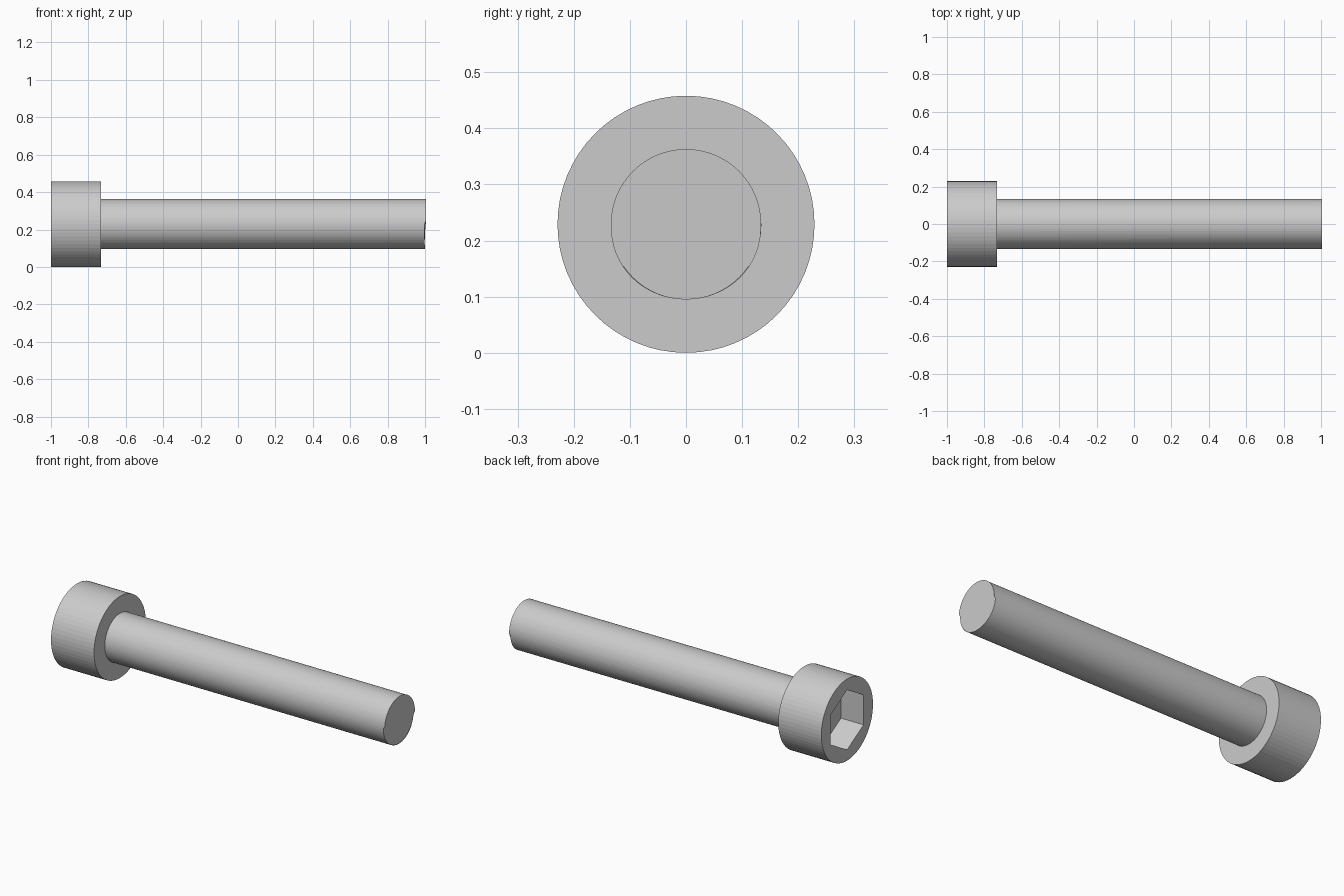
import bpy
import bmesh
from math import radians
from mathutils import Matrix

if "Cube" in bpy.data.objects:
    bpy.data.objects.remove(bpy.data.objects["Cube"], do_unlink=True)

HEAD_RADIUS = 0.229
SHANK_RADIUS = 0.134
SOCKET_RADIUS = 0.168
HEAD_END = -0.733
SOCKET_DEPTH = 0.14
SIDES = 64

# Plain grey metal
steel = bpy.data.materials.new("grey_steel")
steel.use_nodes = True
colour = (0.6, 0.6, 0.6, 1)
steel.diffuse_color = colour
steel.node_tree.nodes["Principled BSDF"].inputs["Base Color"].default_value = colour


def bar(name, start, end, radius, sides, turn=0, tip_bevel=0):
    """Prism lying along x from start to end, centred on the screw axis."""
    bm = bmesh.new()
    bmesh.ops.create_cone(bm, cap_ends=True, segments=sides, radius1=radius,
                          radius2=radius, depth=end - start)
    bm.transform(Matrix.Translation(((start + end) / 2, 0, HEAD_RADIUS))
                 @ Matrix.Rotation(radians(90), 4, 'Y')
                 @ Matrix.Rotation(radians(turn), 4, 'Z'))
    if tip_bevel:
        rim = [e for e in bm.edges if all(v.co.x > end - 0.001 for v in e.verts)]
        bmesh.ops.bevel(bm, geom=rim, offset=tip_bevel, segments=1, affect='EDGES')
    mesh = bpy.data.meshes.new(name)
    bm.to_mesh(mesh)
    bm.free()
    mesh.materials.append(steel)
    obj = bpy.data.objects.new(name, mesh)
    bpy.context.collection.objects.link(obj)
    return obj


# Cylindrical head and long shank
head = bar("head", -1, HEAD_END, HEAD_RADIUS, SIDES)
shank = bar("shank", HEAD_END - 0.02, 1, SHANK_RADIUS, SIDES, tip_bevel=0.004)

# Hexagonal socket, points up and down, cut into the head
cutter = bar("socket_cutter", -1.1, -1 + SOCKET_DEPTH, SOCKET_RADIUS, 6, turn=30)
cutter.hide_render = True
cut = head.modifiers.new("hex_socket", 'BOOLEAN')
cut.operation = 'DIFFERENCE'
cut.solver = 'EXACT'
cut.object = cutter
bpy.context.view_layer.objects.active = head
bpy.ops.object.modifier_apply(modifier=cut.name)
bpy.data.objects.remove(cutter, do_unlink=True)
